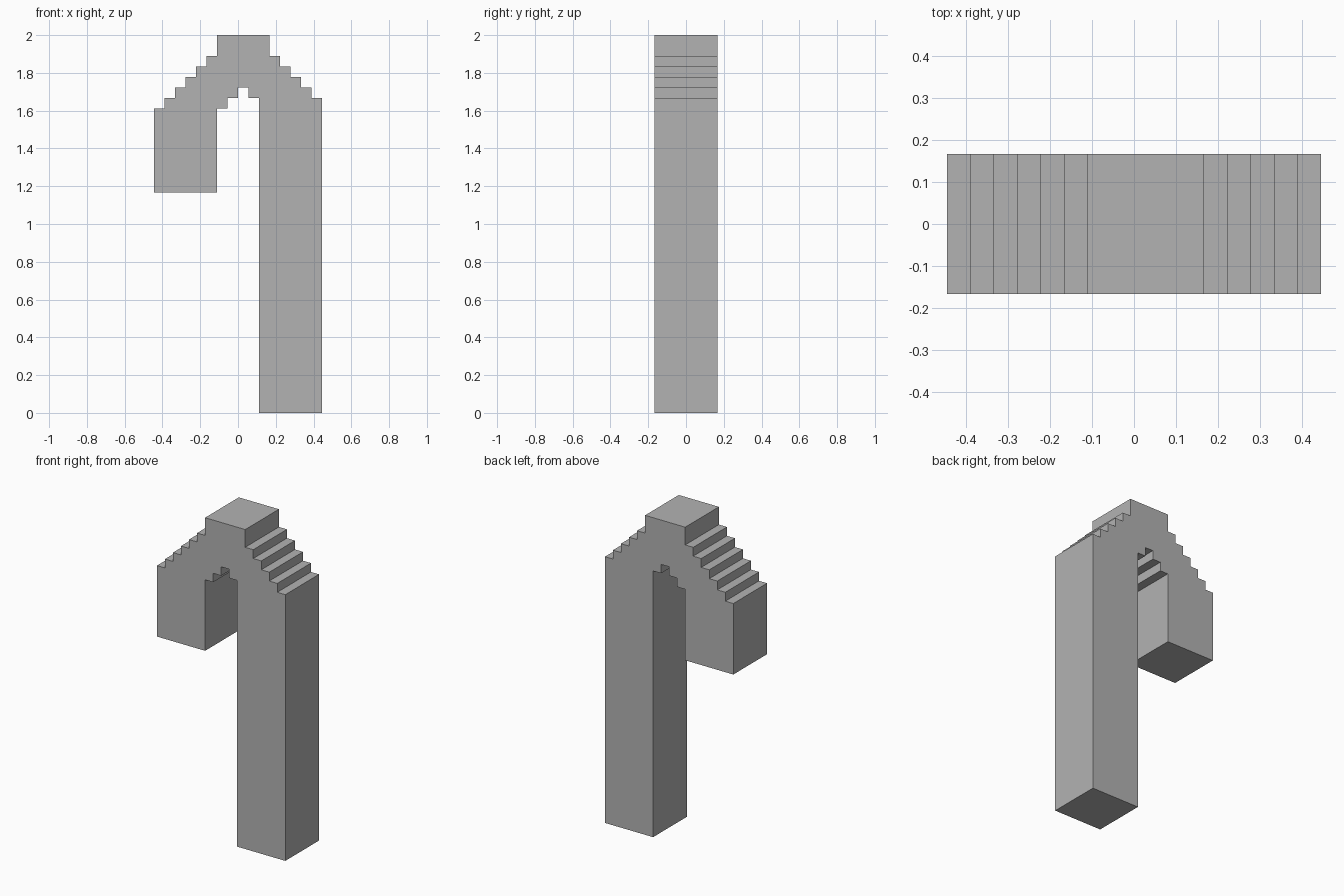
import bpy
import bmesh

cube = bpy.data.objects.get("Cube")
if cube:
    bpy.data.objects.remove(cube, do_unlink=True)

U = 1 / 18          # one grid step
HALF_DEPTH = 3 * U


def stairs(x, z, dx, dz, count):
    """Outline points of a staircase: alternate one rise, one run."""
    points = [(x, z)]
    for _ in range(count):
        z += dz
        points.append((x, z))
        x += dx
        points.append((x, z))
    return points


# Hooked outline, counter-clockwise seen from the front
outline = [(-2, 21), (-2, 29)]                    # short leg, inner side
outline += stairs(-1, 29, 1, 1, 2)                # stepped underside
outline += [(1, 30), (2, 30)]
outline += [(2, 0), (8, 0)]                       # long leg
outline += [(8, 30), (7, 30)]
outline += stairs(7, 30, -1, 1, 4)[1:]            # right-hand stairs
outline += [(3, 36), (-2, 36)]                    # flat cap
outline += [(-2, 34), (-3, 34)]
outline += stairs(-3, 34, -1, -1, 5)[1:]          # left-hand stairs
outline += [(-8, 21)]

# Extrude the outline through the depth
bm = bmesh.new()
front = bm.faces.new([bm.verts.new((x * U, -HALF_DEPTH, z * U)) for x, z in outline])
result = bmesh.ops.extrude_face_region(bm, geom=[front], use_keep_orig=True)
back = [v for v in result["geom"] if isinstance(v, bmesh.types.BMVert)]
bmesh.ops.translate(bm, verts=back, vec=(0, 2 * HALF_DEPTH, 0))
bmesh.ops.recalc_face_normals(bm, faces=bm.faces)

mesh = bpy.data.meshes.new("stepped_hook")
bm.to_mesh(mesh)
bm.free()
hook = bpy.data.objects.new("stepped_hook", mesh)
bpy.context.collection.objects.link(hook)

# Plain grey
grey = bpy.data.materials.new("grey")
grey.use_nodes = True
colour = (0.45, 0.45, 0.45, 1)
grey.diffuse_color = colour
grey.node_tree.nodes["Principled BSDF"].inputs["Base Color"].default_value = colour
mesh.materials.append(grey)
